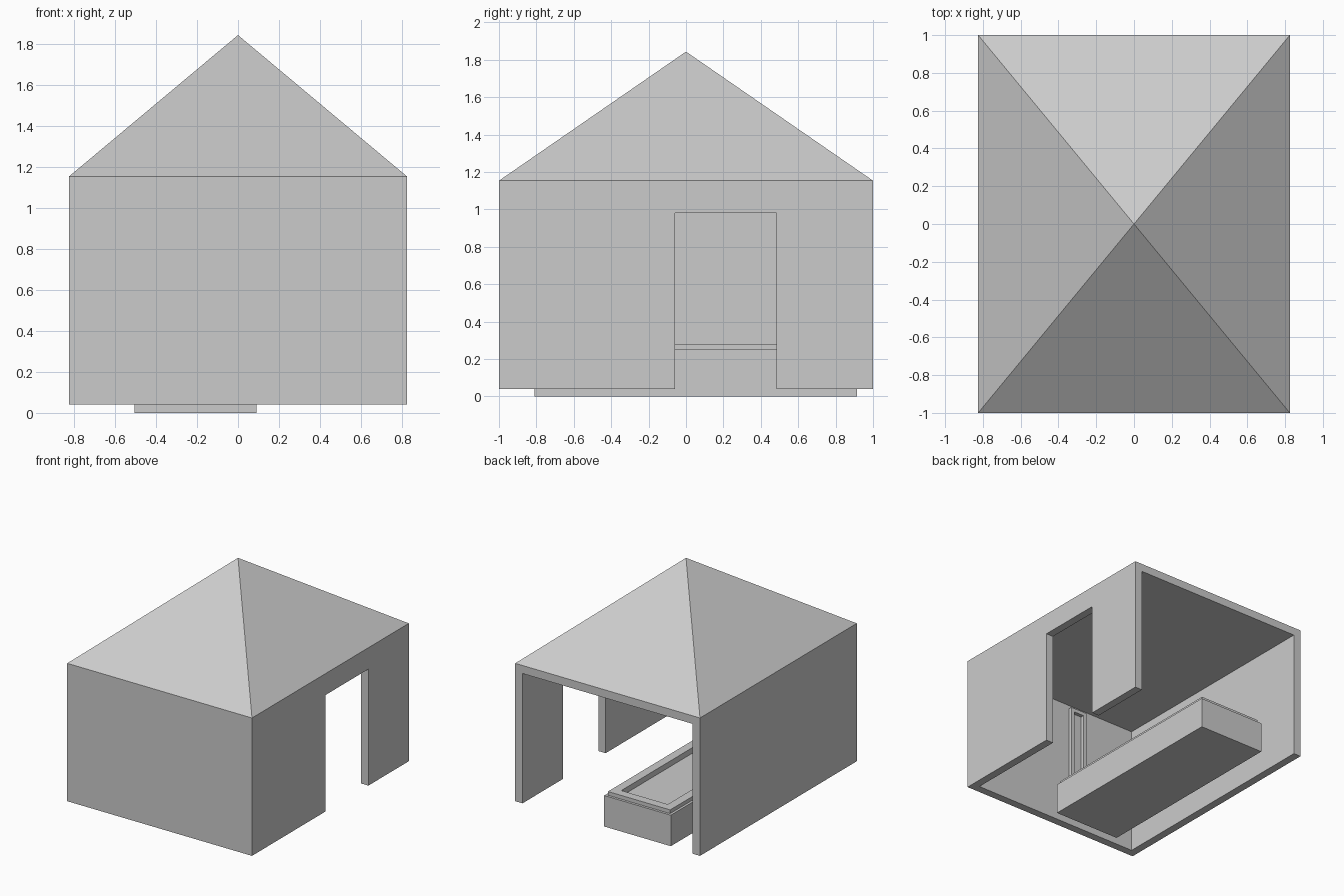
import bpy, bmesh

if "Cube" in bpy.data.objects:
    bpy.data.objects.remove(bpy.data.objects["Cube"])


def make_object(name, bm):
    mesh = bpy.data.meshes.new(name)
    bm.normal_update()
    bm.to_mesh(mesh)
    bm.free()
    obj = bpy.data.objects.new(name, mesh)
    bpy.context.collection.objects.link(obj)
    return obj


def box_bm(x, y, z):
    """Box from three (low, high) ranges."""
    bm = bmesh.new()
    bmesh.ops.create_cube(bm, size=1)
    for v in bm.verts:
        v.co = [r[0] if c < 0 else r[1] for c, r in zip(v.co, (x, y, z))]
    bm.normal_update()
    return bm


def box(name, x, y, z):
    return make_object(name, box_bm(x, y, z))


def cut(target, cutters):
    for c in cutters:
        mod = target.modifiers.new("cut", 'BOOLEAN')
        mod.operation = 'DIFFERENCE'
        mod.solver = 'EXACT'
        mod.object = c
        bpy.context.view_layer.objects.active = target
        bpy.ops.object.modifier_apply(modifier=mod.name)
        c.hide_render = True
    for c in cutters:
        bpy.data.objects.remove(c)


W, D, T = 0.825, 1.0, 0.065
BASE, EAVE, PEAK = 0.04, 1.153, 1.843

# House shell: box whose top face is raised to a pyramid roof
bm = box_bm((-W, W), (-D, D), (BASE, EAVE))
top = max(bm.faces, key=lambda f: f.calc_center_median().z)
apex = bmesh.ops.poke(bm, faces=[top])["verts"][0]
apex.co = (0, 0, PEAK)
house = make_object("house_shell", bm)

# Hollow room open at the back and below, plus the side doorway
room = box("room_cutter", (-W + T, W - T), (-D + T, D + 0.2), (-0.2, EAVE - T))
door = box("doorway_cutter", (W - 0.2, W + 0.2), (-0.06, 0.485), (-0.2, 0.98))
cut(house, [room, door])

# Low trough with a raised rim and shallow recess
X0, X1, Y0, Y1 = -0.505, 0.09, -0.81, 0.915
trough = box("trough_base", (X0, X1), (Y0, Y1), (0, 0.25))
a, b = 0.02, 0.09
recess = box("recess_cutter", (X0 + b, X1 - b), (Y0 + b, Y1 - b), (0.235, 0.5))
cut(trough, [recess])
rim = box("trough_rim", (X0 + a, X1 - a), (Y0 + a, Y1 - a), (0.25, 0.28))
hole = box("rim_cutter", (X0 + b, X1 - b), (Y0 + b, Y1 - b), (0.1, 0.5))
cut(rim, [hole])

# Narrow frame on the front wall above the head of the trough
cx, wall = -0.21, -D + T
for side, s in (("left", -1), ("right", 1)):
    c = cx + s * 0.06
    box("frame_post_" + side, (c - 0.015, c + 0.015), (wall, wall + 0.03), (0.45, 1.06))
box("frame_top", (cx - 0.075, cx + 0.075), (wall, wall + 0.03), (1.03, 1.06))
